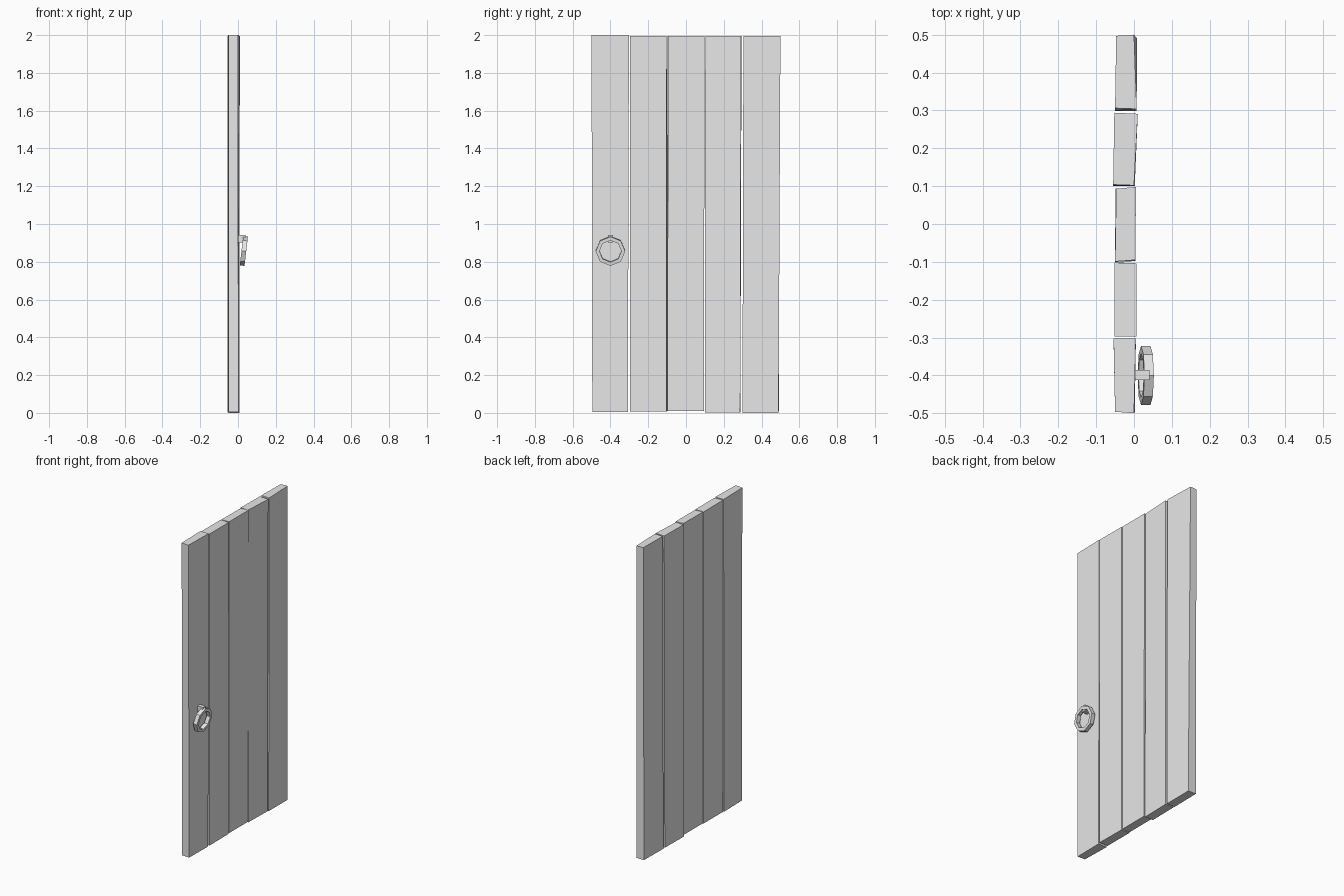
import bpy
import bmesh
from math import cos, sin, radians, tau
from mathutils import Matrix, Vector

default_cube = bpy.data.objects.get("Cube")
if default_cube:
    bpy.data.objects.remove(default_cube, do_unlink=True)

grey = bpy.data.materials.new("plain grey")
grey.use_nodes = True
grey.diffuse_color = (0.8, 0.8, 0.8, 1)
grey.node_tree.nodes["Principled BSDF"].inputs["Base Color"].default_value = grey.diffuse_color


def finish(name, bm):
    """Turn a bmesh into a flat shaded object."""
    bmesh.ops.recalc_face_normals(bm, faces=bm.faces)
    mesh = bpy.data.meshes.new(name)
    bm.to_mesh(mesh)
    bm.free()
    mesh.materials.append(grey)
    obj = bpy.data.objects.new(name, mesh)
    bpy.context.collection.objects.link(obj)
    return obj


def skin_rings(bm, rings, closed):
    """Bridge consecutive four-sided rings, capping the ends if open."""
    loops = [[bm.verts.new(p) for p in ring] for ring in rings]
    pairs = list(zip(loops, loops[1:]))
    if closed:
        pairs.append((loops[-1], loops[0]))
    else:
        bm.faces.new(loops[0])
        bm.faces.new(loops[-1])
    for a, b in pairs:
        for i in range(len(a)):
            j = (i + 1) % len(a)
            bm.faces.new((a[i], a[j], b[j], b[i]))


def plank(name, top, bottom_shift, z_range):
    """Rough board: top outline, shift of each bottom corner, heights."""
    bottom = [(x + dx, y + dy) for (x, y), (dx, dy) in zip(top, bottom_shift)]
    low, high = z_range
    bm = bmesh.new()
    skin_rings(bm, [[(x, y, low) for x, y in bottom],
                    [(x, y, high) for x, y in top]], closed=False)
    return finish(name, bm)


# Five uneven boards; corners run back-low, face-low, face-high, back-high in y
still = (0, 0)
plank("latch_plank",
      [(-.050, -.496), (0, -.500), (.005, -.302), (-.054, -.302)],
      [(0, .003), (.002, .004), (0, -.006), (0, -.006)], (.006, 2))
plank("second_plank",
      [(-.052, -.297), (.007, -.297), (.007, -.104), (-.052, -.102)],
      [still, still, (-.002, 0), (0, .001)], (.008, 1.996))
plank("middle_plank",
      [(-.050, -.099), (.004, -.095), (.005, .098), (-.047, .093)],
      [(0, -.001), (0, -.003), (0, -.003), (-.002, .001)], (.01, 1.996))
plank("fourth_plank",
      [(-.055, .104), (0, .102), (.010, .291), (-.052, .294)],
      [(0, -.003), (.002, -.001), (-.004, -.004), (0, -.006)], (.003, 1.994))
plank("hinge_plank",
      [(-.050, .306), (.007, .304), (0, .500), (-.047, .497)],
      [(0, -.007), (0, -.005), (.008, -.010), (0, -.006)], (0, 1.996))

# Octagonal pull ring, tilted so its bottom hangs away from the boards
ring = bmesh.new()
outer, inner, depth = .078, .058, .0125
section = [(outer, -depth), (outer, depth), (inner, depth), (inner, -depth)]
skin_rings(ring, [[(x, r * cos(tau * i / 8), r * sin(tau * i / 8)) for r, x in section]
                  for i in range(8)], closed=True)
ring_obj = finish("pull_ring", ring)
ring_obj.matrix_world = (Matrix.Translation((.031, -.4, .857))
                         @ Matrix.Rotation(radians(-6.7), 4, 'Y'))
# Keep the hanging end on the outer side
low_end = min((ring_obj.matrix_world @ v.co for v in ring_obj.data.vertices), key=lambda p: p.z)
if low_end.x < .031:
    ring_obj.matrix_world = (Matrix.Translation((.031, -.4, .857))
                             @ Matrix.Rotation(radians(6.7), 4, 'Y'))

# Small block that carries the ring
bracket = bmesh.new()
bmesh.ops.create_cube(bracket, size=1)
bmesh.ops.scale(bracket, vec=Vector((.04, .027, .04)), verts=bracket.verts)
bmesh.ops.translate(bracket, vec=Vector((.021, -.399, .922)), verts=bracket.verts)
finish("ring_bracket", bracket)
